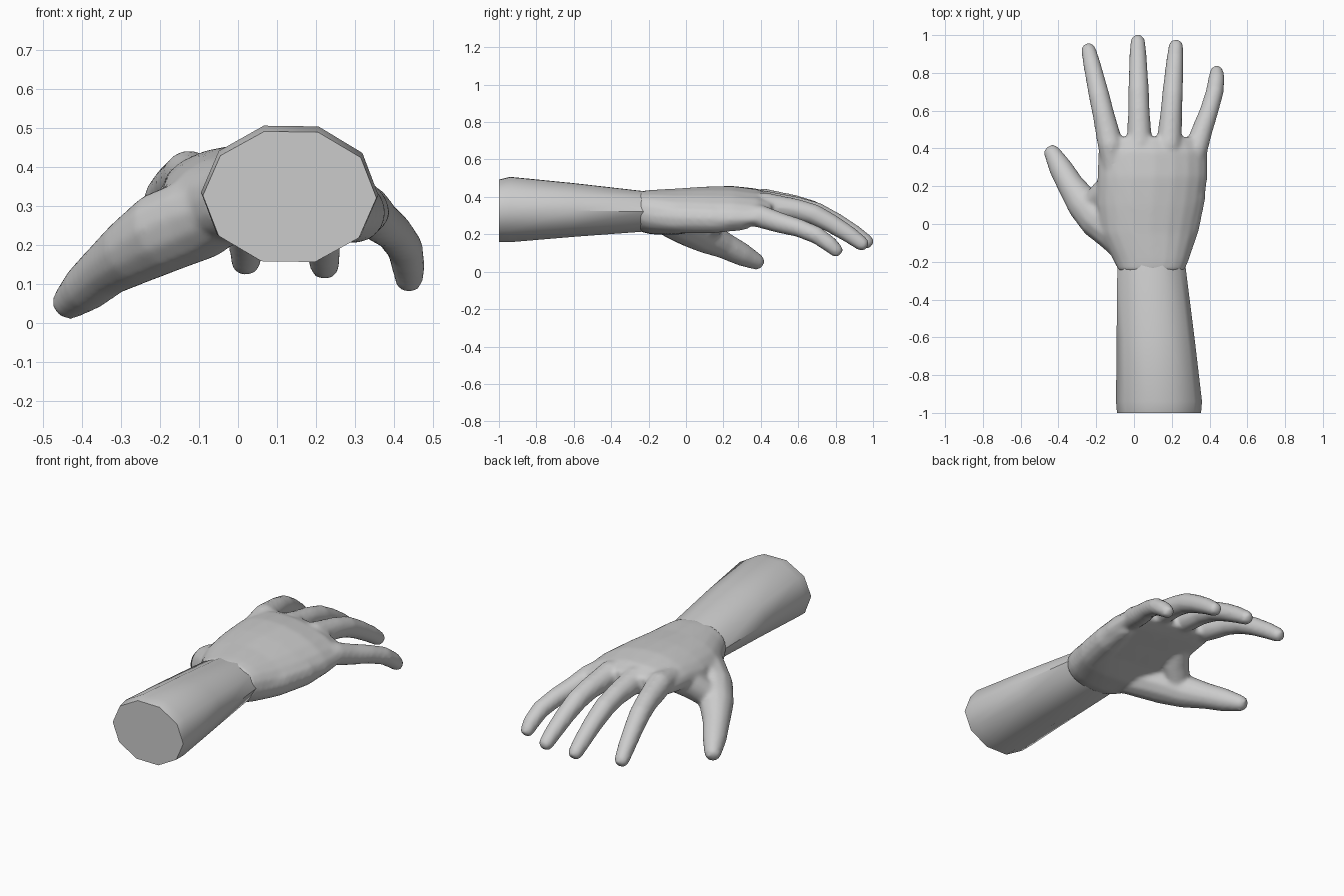
import bpy, bmesh, math
from mathutils import Vector

cube = bpy.data.objects.get("Cube")
if cube:
    bpy.data.objects.remove(cube)

grey = bpy.data.materials.new("plain_grey")
grey.use_nodes = True
grey.diffuse_color = (0.6, 0.6, 0.6, 1)
grey.node_tree.nodes["Principled BSDF"].inputs["Base Color"].default_value = (0.6, 0.6, 0.6, 1)


def loft(bm, rings):
    """Skin a list of point rings and close both ends."""
    loops = [[bm.verts.new(p) for p in ring] for ring in rings]
    n = len(loops[0])
    faces = []
    for a, b in zip(loops, loops[1:]):
        for i in range(n):
            j = (i + 1) % n
            faces.append(bm.faces.new((a[i], a[j], b[j], b[i])))
    faces += [bm.faces.new(loops[0][::-1]), bm.faces.new(loops[-1])]
    bmesh.ops.recalc_face_normals(bm, faces=faces)


def section(y, x0, x1, z0, z1, drop=0, tilt=0, power=1, sides=10):
    """Oval across the limb; drop bows its edges down, tilt lowers the left edge."""
    ring = []
    for i in range(sides):
        a = 2 * math.pi * i / sides + math.radians(-1)
        c, s = math.cos(a), math.sin(a)
        u = math.copysign(abs(c) ** power, c)
        v = math.copysign(abs(s) ** power, s)
        ring.append(((x0 + x1) / 2 + u * (x1 - x0) / 2, y,
                     (z0 + z1) / 2 + v * (z1 - z0) / 2 - drop * u * u - tilt * u))
    return ring


def digit(bm, path, sides=12):
    """Round tube along (x, y, z, radius) points, with a rounded tip."""
    pts = [Vector(p[:3]) for p in path]
    radii = [p[3] for p in path]
    end = (pts[-1] - pts[-2]).normalized()
    tip, r = pts[-1], radii[-1]
    for k in (0.5, 0.85):
        pts.append(tip + end * r * k)
        radii.append(r * math.sqrt(1 - k * k))
    rings = []
    for i, p in enumerate(pts):
        t = (pts[min(i + 1, len(pts) - 1)] - pts[max(i - 1, 0)]).normalized()
        side = t.cross(Vector((0, 0, 1))).normalized()
        up = side.cross(t)
        rings.append([p + radii[i] * (side * math.cos(2 * math.pi * k / sides)
                                      + up * math.sin(2 * math.pi * k / sides))
                      for k in range(sides)])
    loft(bm, rings)


def make_object(name, bm):
    mesh = bpy.data.meshes.new(name)
    bm.to_mesh(mesh)
    bm.free()
    mesh.materials.append(grey)
    obj = bpy.data.objects.new(name, mesh)
    bpy.context.collection.objects.link(obj)
    return obj


# Forearm: ten-sided tapered limb with a flat cut end
bm = bmesh.new()
loft(bm, [section(-1.0, -0.09, 0.355, 0.15, 0.50),
          section(-0.94, -0.095, 0.36, 0.15, 0.515),
          section(-0.6, -0.092, 0.32, 0.18, 0.48),
          section(-0.22, -0.088, 0.272, 0.21, 0.435),
          section(-0.12, -0.06, 0.25, 0.24, 0.41)])
forearm = make_object("forearm", bm)
bpy.ops.object.select_all(action="DESELECT")
forearm.select_set(True)
bpy.context.view_layer.objects.active = forearm
bpy.ops.object.shade_smooth_by_angle(angle=math.radians(50))

# Palm: arched sections from wrist to knuckles
bm = bmesh.new()
loft(bm, [section(y, x0, x1, z0, z1, drop, tilt, 0.85, 20)
          for y, x0, x1, z0, z1, drop, tilt in (
    (-0.25, -0.08, 0.265, 0.215, 0.43, 0, 0),
    (-0.19, -0.11, 0.29, 0.20, 0.437, 0.01, 0),
    (-0.05, -0.18, 0.335, 0.20, 0.445, 0.03, 0.01),
    (0.10, -0.20, 0.37, 0.235, 0.455, 0.045, 0.02),
    (0.25, -0.195, 0.39, 0.26, 0.457, 0.045, 0.03),
    (0.38, -0.19, 0.39, 0.28, 0.44, 0.04, 0.035),
    (0.46, -0.16, 0.34, 0.30, 0.41, 0.03, 0.03))])

# Heel pad on the little-finger side
digit(bm, [(0.22, -0.18, 0.30, 0.07), (0.26, -0.02, 0.29, 0.085),
           (0.30, 0.15, 0.285, 0.08), (0.32, 0.30, 0.28, 0.06)])

# Fingers: centre line across, bend down, and thickness
bend = ((0.25, 0.36), (0.42, 0.368), (0.50, 0.355), (0.60, 0.342),
        (0.70, 0.315), (0.80, 0.265), (0.90, 0.205), (0.965, 0.16))
girth = (0.05, 0.068, 0.064, 0.058, 0.056, 0.051, 0.046, 0.040)
for x_base, x_tip, length, lift in ((-0.11, -0.24, 0.955, 0.01),
                                    (0.03, 0.02, 1.0, 0.0),
                                    (0.18, 0.222, 0.975, -0.01)):
    path = []
    for (y, z), r in zip(bend, girth):
        t = max(0, (y - 0.35) / 0.615)
        reach = y if y < 0.42 else 0.42 + (y - 0.42) * (length - 0.455) / 0.545
        path.append((x_base + (x_tip - x_base) * t, reach, z + lift, r))
    digit(bm, path)

# Little finger
digit(bm, [(0.29, 0.25, 0.32, 0.05), (0.33, 0.40, 0.295, 0.062),
           (0.362, 0.50, 0.262, 0.056), (0.398, 0.60, 0.235, 0.05),
           (0.427, 0.70, 0.195, 0.048), (0.437, 0.77, 0.145, 0.044),
           (0.438, 0.802, 0.115, 0.038)])

# Thumb with its fleshy base
digit(bm, [(-0.01, -0.16, 0.30, 0.08), (-0.10, -0.04, 0.27, 0.11),
           (-0.19, 0.03, 0.235, 0.108), (-0.27, 0.11, 0.185, 0.09),
           (-0.335, 0.205, 0.14, 0.072), (-0.39, 0.30, 0.092, 0.063),
           (-0.432, 0.375, 0.055, 0.046)])

# Web of skin between thumb and palm
digit(bm, [(-0.10, 0.25, 0.33, 0.06), (-0.15, 0.17, 0.29, 0.075),
           (-0.22, 0.10, 0.22, 0.07)])

# Fuse the hand into one soft skin
hand = make_object("hand", bm)
fuse = hand.modifiers.new("fuse", "REMESH")
fuse.mode = "VOXEL"
fuse.voxel_size = 0.011
fuse.use_smooth_shade = True
soften = hand.modifiers.new("soften", "SMOOTH")
soften.factor = 0.5
soften.iterations = 9
